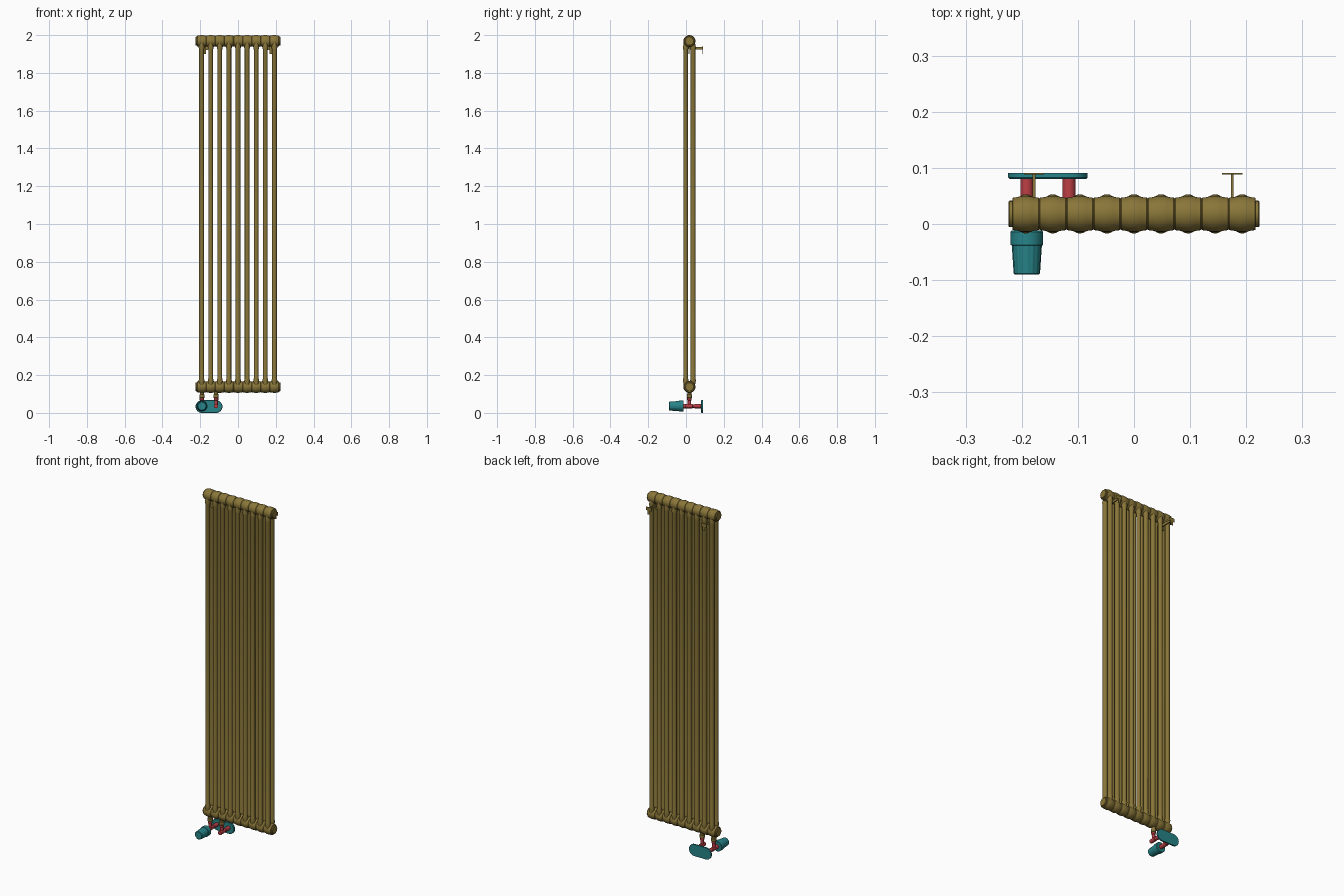
import bpy, bmesh, math
from mathutils import Vector

if "Cube" in bpy.data.objects:
    bpy.data.objects.remove(bpy.data.objects["Cube"])

PITCH, CY = 0.0482, 0.018            # section spacing, radiator depth centre
Z_TOP, Z_BOT = 1.968, 0.138          # header axes
VX, VZ = (-0.191, -0.116), 0.036     # valve positions


def material(name, rgb):
    m = bpy.data.materials.new(name)
    m.diffuse_color = (*rgb, 1)
    m.use_nodes = True
    m.node_tree.nodes["Principled BSDF"].inputs["Base Color"].default_value = m.diffuse_color
    return m


GOLD = material("gold", (0.25, 0.18, 0.04))
TEAL = material("teal", (0.02, 0.23, 0.25))
RED = material("red", (0.50, 0.05, 0.06))


def finish(name, bm, mat):
    bmesh.ops.recalc_face_normals(bm, faces=bm.faces)
    me = bpy.data.meshes.new(name)
    bm.to_mesh(me)
    bm.free()
    ob = bpy.data.objects.new(name, me)
    bpy.context.collection.objects.link(ob)
    me.materials.append(mat)
    bpy.ops.object.select_all(action='DESELECT')
    ob.select_set(True)
    bpy.context.view_layer.objects.active = ob
    bpy.ops.object.shade_smooth_by_angle(angle=math.radians(35))
    return ob


def lathe(bm, profile, axis, loc, n=24, flute=0.0):
    """Revolve (offset, radius) pairs about an axis, capped at both ends."""
    a = Vector([float(c == axis) for c in "xyz"])
    u = Vector((0, 0, 1)) if axis != "z" else Vector((1, 0, 0))
    w = a.cross(u)
    rings = []
    for t, r in profile:
        ring = []
        for i in range(n):
            k = r - (flute if i % 4 > 1 else 0)
            th = 2 * math.pi * i / n
            ring.append(bm.verts.new(Vector(loc) + a * t + (u * math.cos(th) + w * math.sin(th)) * k))
        rings.append(ring)
    for p, q in zip(rings, rings[1:]):
        for i in range(n):
            j = (i + 1) % n
            bm.faces.new((p[i], p[j], q[j], q[i]))
    bm.faces.new(rings[0])
    bm.faces.new(rings[-1])


def turned(name, profile, axis, loc, mat, n=24, flute=0.0):
    bm = bmesh.new()
    lathe(bm, profile, axis, loc, n, flute)
    return finish(name, bm, mat)


def box(bm, x0, x1, y0, y1, z0, z1):
    vs = bmesh.ops.create_cube(bm, size=1)["verts"]
    for v in vs:
        v.co = Vector(((x0 + x1) / 2 + v.co.x * (x1 - x0),
                       (y0 + y1) / 2 + v.co.y * (y1 - y0),
                       (z0 + z1) / 2 + v.co.z * (z1 - z0)))


# radiator sections: two bulged heads joined by a front and a back column
half = [(0.0241, 0.0275), (0.0225, 0.029), (0.016, 0.0297), (0.011, 0.031), (0.005, 0.032)]
head = [(-t, r) for t, r in half] + [(t, r) for t, r in reversed(half)]
span = Z_TOP - Z_BOT
column = [(0, 0.018), (0.026, 0.018), (0.034, 0.0155), (0.045, 0.0125),
          (span - 0.045, 0.0125), (span - 0.034, 0.0155), (span - 0.026, 0.018), (span, 0.018)]
# keep hidden column ends inside the round heads
column[0] = (0, 0.0105)
column[1] = (0.016, 0.0115)
column[-1] = (span, 0.0105)
column[-2] = (span - 0.016, 0.0115)
for i in range(9):
    x = (i - 4) * PITCH
    bm = bmesh.new()
    for z in (Z_TOP, Z_BOT):
        lathe(bm, head, "x", (x, CY, z), 32)
    for dy in (-0.0195, 0.0195):
        lathe(bm, column, "z", (x, CY + dy, Z_BOT), 20)
    finish(f"section_{i + 1}", bm, GOLD)

# header end plugs
for z, tag in ((Z_TOP, "top"), (Z_BOT, "bottom")):
    for s, side in ((-1, "left"), (1, "right")):
        turned(f"plug_{tag}_{side}",
               [(0, 0.0235), (s * 0.012, 0.0235), (s * 0.014, 0.0215)],
               "x", (s * 0.21, CY, z), GOLD, 24)

# wall brackets
for x, side in ((-0.178, "left"), (0.175, "right")):
    bm = bmesh.new()
    box(bm, x - 0.0025, x + 0.0025, 0.016, 0.09, 1.923, 1.937)
    box(bm, x - 0.018, x + 0.018, 0.0885, 0.091, 1.922, 1.942)
    box(bm, x - 0.007, x + 0.007, 0.0885, 0.091, 1.90, 1.924)
    box(bm, x - 0.009, x + 0.009, 0.014, 0.018, 1.90, 1.945)
    finish(f"bracket_{side}", bm, GOLD)

# valve bodies with connecting nipples and wall pipes
for x, side in zip(VX, ("left", "right")):
    turned(f"nipple_{side}", [(0, 0.012), (0.002, 0.014), (0.018, 0.014), (0.02, 0.011), (0.045, 0.011)],
           "z", (x, CY, 0.079), GOLD, 24)
    bm = bmesh.new()
    lathe(bm, [(0, 0.009), (0.03, 0.009), (0.032, 0.0115), (0.046, 0.0115)], "z", (x, CY, VZ), 20)
    front = -0.016 if side == "left" else -0.002
    lathe(bm, [(front, 0.0115), (0.034, 0.0115), (0.036, 0.009), (0.044, 0.009),
               (0.046, 0.0115), (0.083, 0.0115)], "y", (x, 0, VZ), 20)
    finish(f"valve_{side}", bm, RED)

# thermostat head: collar and fluted tapering grip
turned("thermostat_collar", [(-0.038, 0.0275), (-0.037, 0.029), (-0.014, 0.029), (-0.012, 0.027)],
       "y", (VX[0], 0, VZ), TEAL, 40)
turned("thermostat_grip", [(-0.09, 0.0215), (-0.088, 0.0235), (-0.036, 0.027)],
       "y", (VX[0], 0, VZ), TEAL, 64, 0.0008)

# stadium-shaped wall cover plate
bm = bmesh.new()
rings = []
for y, r in ((0.091, 0.0335), (0.083, 0.0335), (0.0805, 0.031)):
    ring = []
    for cx, start in ((VX[1], -90), (VX[0], 90)):
        for k in range(17):
            th = math.radians(start + 180 * k / 16)
            ring.append(bm.verts.new((cx + r * math.cos(th), y, 0.0335 + r * math.sin(th))))
    rings.append(ring)
for p, q in zip(rings, rings[1:]):
    for i in range(len(p)):
        j = (i + 1) % len(p)
        bm.faces.new((p[i], p[j], q[j], q[i]))
bm.faces.new(rings[0])
bm.faces.new(rings[-1])
finish("wall_cover", bm, TEAL)
